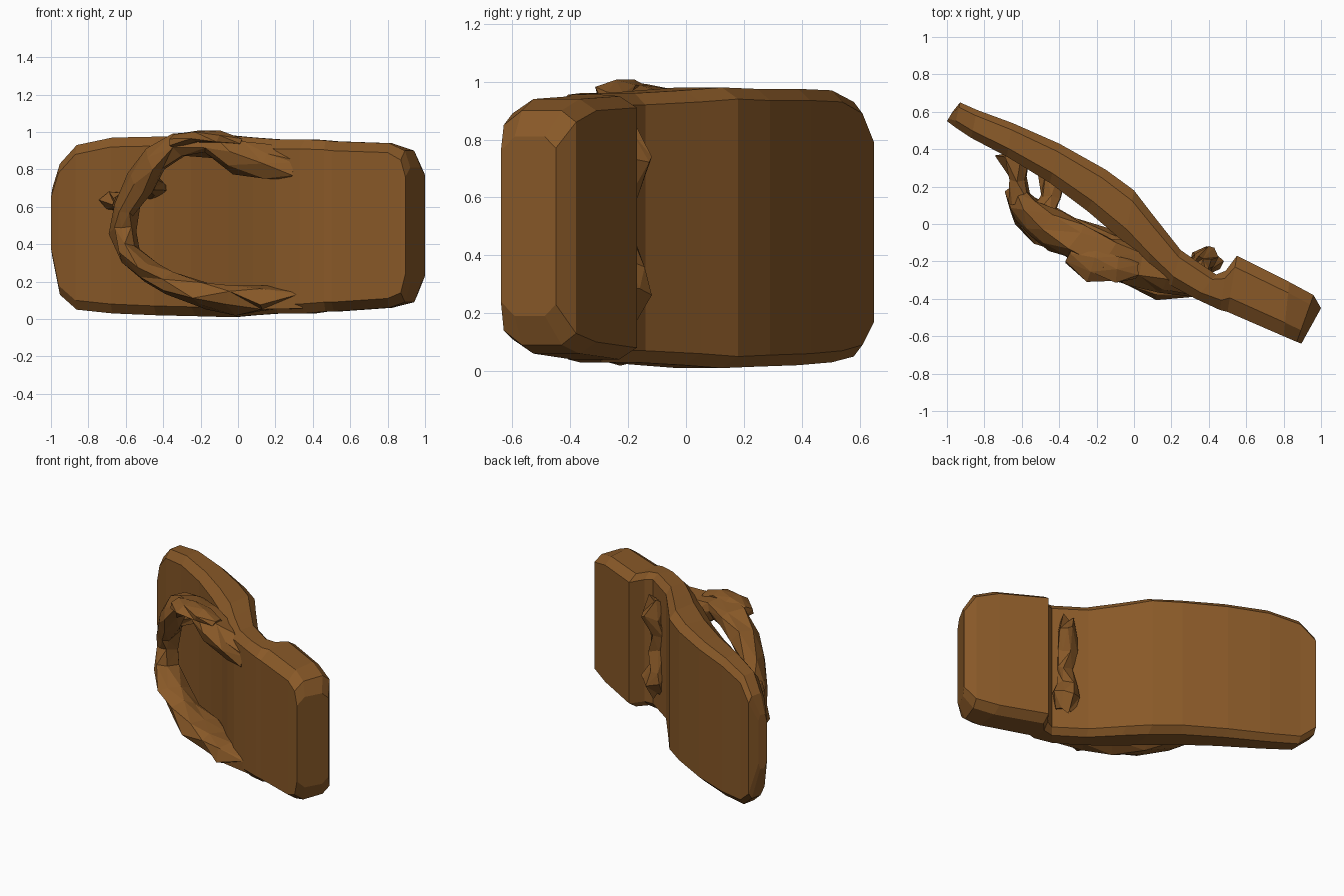
import bpy, bmesh, math, random
from mathutils import Vector

random.seed(4)
cube = bpy.data.objects.get("Cube")
if cube:
    bpy.data.objects.remove(cube)

brown = bpy.data.materials.new("warm brown")
brown.use_nodes = True
colour = (0.25, 0.1, 0.021, 1)
brown.diffuse_color = colour
brown.node_tree.nodes["Principled BSDF"].inputs["Base Color"].default_value = colour


def loft(name, rings):
    """Skin closed rings of points and cap both ends."""
    bm = bmesh.new()
    loops = [[bm.verts.new(p) for p in ring] for ring in rings]
    n = len(loops[0])
    for a, b in zip(loops, loops[1:]):
        for i in range(n):
            j = (i + 1) % n
            bm.faces.new((a[i], a[j], b[j], b[i]))
    bm.faces.new(loops[0])
    bm.faces.new(loops[-1])
    bmesh.ops.recalc_face_normals(bm, faces=bm.faces)
    mesh = bpy.data.meshes.new(name)
    bm.to_mesh(mesh)
    bm.free()
    mesh.materials.append(brown)
    obj = bpy.data.objects.new(name, mesh)
    bpy.context.collection.objects.link(obj)
    return obj


def slab_section(xf, yf, xb, yb, lo, hi):
    """Upright section from the front edge to the back edge, with cut corners."""
    def at(t, z):
        return Vector((xf + (xb - xf) * t, yf + (yb - yf) * t, z))
    c = 0.05
    return [at(0, lo + c), at(.25, lo), at(.8, lo), at(1, lo + c * .8),
            at(1, hi - c * .8), at(.8, hi), at(.25, hi), at(0, hi - c)]


def strand(name, path, sides=7, rough=0.018):
    """Irregular faceted tube; each point is x, y, z, width radius, depth radius."""
    pts = [Vector(p[:3]) for p in path]
    rings = []
    for i, p in enumerate(path):
        tangent = (pts[min(i + 1, len(pts) - 1)] - pts[max(i - 1, 0)]).normalized()
        ref = Vector((0, 1, 0)) if abs(tangent.y) < .8 else Vector((0, 0, 1))
        side = tangent.cross(ref).normalized()
        depth = side.cross(tangent).normalized()
        ring = []
        for k in range(sides):
            a = math.tau * (k + .5 * (i % 2)) / sides
            jitter = Vector([random.uniform(-rough, rough) for _ in range(3)])
            ring.append(pts[i] + side * p[3] * math.cos(a) + depth * p[4] * math.sin(a) + jitter)
        rings.append(ring)
    obj = loft(name, rings)
    tri = obj.modifiers.new("facets", "TRIANGULATE")
    tri.quad_method = 'SHORTEST_DIAGONAL'
    return obj


# Bent slab with a stepped groove on its back
loft("bent_slab", [slab_section(*s) for s in (
    (-1, .55, -.97, .60, .33, .70),
    (-.96, .52, -.93, .65, .13, .83),
    (-.87, .46, -.84, .61, .05, .93),
    (-.68, .36, -.65, .54, .03, .97),
    (-.45, .22, -.40, .43, .02, .975),
    (-.25, .07, -.15, .29, .015, .975),
    (-.05, -.10, 0, .18, .01, .98),
    (.08, -.23, .10, .05, .02, .97),
    (.20, -.33, .25, -.14, .03, .96),
    (.33, -.40, .44, -.27, .03, .96),
    (.46, -.46, .49, -.25, .04, .955),
    (.50, -.47, .55, -.17, .04, .95),
    (.80, -.60, .83, -.31, .06, .94),
    (.87, -.63, .96, -.38, .09, .90),
    (.895, -.64, 1, -.45, .19, .81))])

# Open loop standing off the front
strand("front_loop", [
    (.30, -.34, .81, .06, .05), (.16, -.28, .83, .09, .10),
    (0, -.21, .87, .09, .13), (-.14, -.17, .94, .07, .11),
    (-.30, -.08, .93, .065, .10), (-.43, -.03, .85, .07, .12),
    (-.53, .02, .73, .07, .10), (-.60, .08, .60, .07, .10),
    (-.62, .12, .48, .06, .09), (-.58, .06, .35, .065, .10),
    (-.48, 0, .25, .07, .11), (-.36, -.06, .19, .06, .11),
    (-.18, -.14, .13, .07, .12), (0, -.22, .11, .075, .13),
    (.15, -.31, .10, .07, .10), (.34, -.36, .10, .05, .05)])

# Short bridges joining the loop to the slab
strand("outer_bridge", [
    (-.61, .12, .60, .07, .07), (-.62, .24, .62, .05, .045), (-.65, .38, .64, .10, .05)], 6, .01)
strand("inner_bridge", [
    (-.50, .02, .74, .07, .06), (-.44, .14, .70, .06, .04), (-.44, .28, .68, .08, .05)], 6, .01)

# Small raised ridge on top of the loop
strand("top_ridge", [
    (-.34, -.15, .95, .03, .07), (-.22, -.22, .975, .035, .09),
    (-.10, -.24, .97, .035, .08), (.02, -.25, .94, .02, .05)], 6, .008)

# Lumps filling the groove on the back
strand("groove_lumps", [
    (.38, -.22, .18, .05, .05), (.40, -.20, .28, .08, .07), (.36, -.22, .36, .07, .06),
    (.37, -.23, .48, .06, .06), (.36, -.22, .60, .07, .06), (.40, -.19, .72, .07, .07),
    (.37, -.22, .83, .05, .04)], 7, .02)
